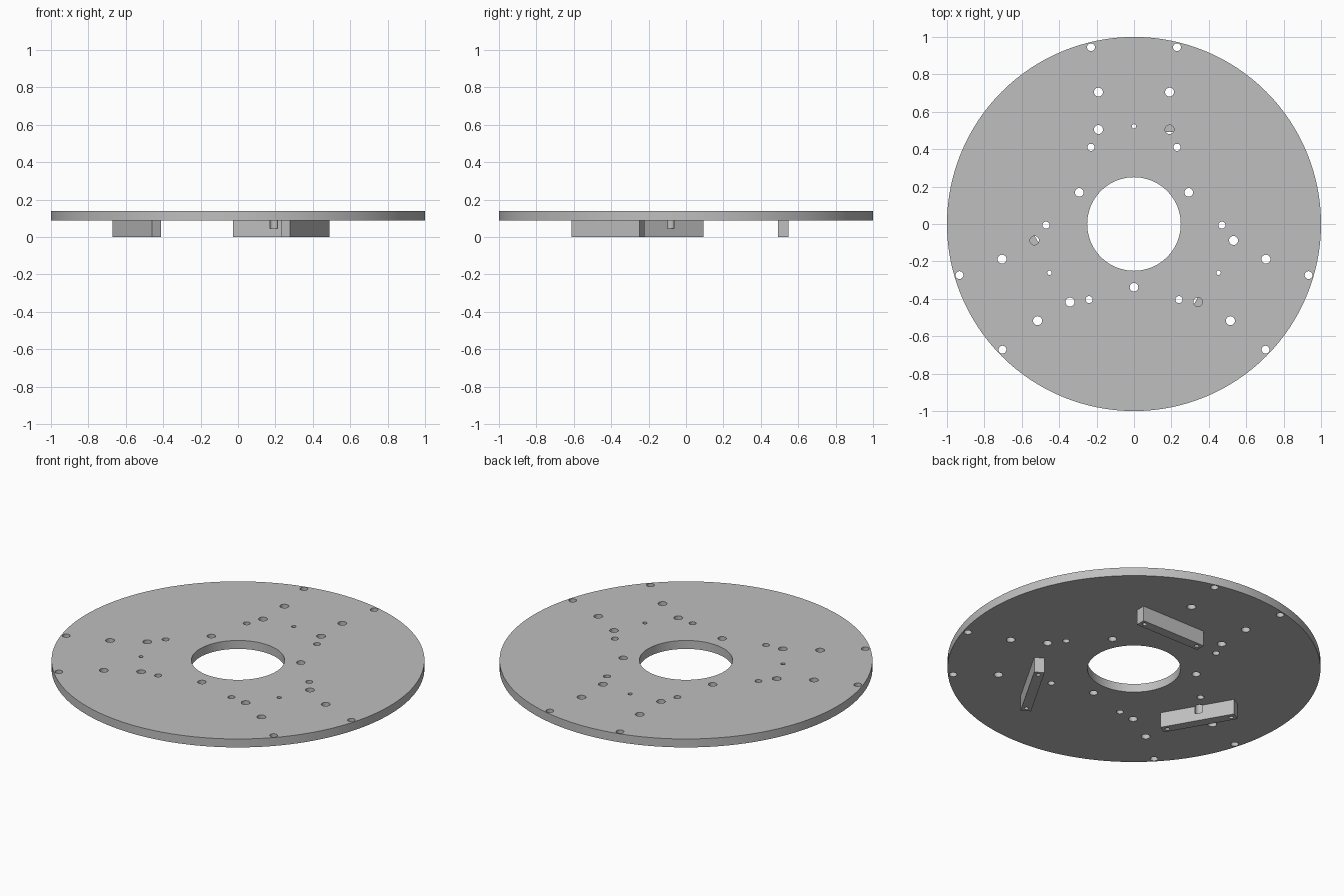
import bpy, bmesh
from math import radians
from mathutils import Matrix, Vector

cube = bpy.data.objects.get("Cube")
if cube:
    bpy.data.objects.remove(cube, do_unlink=True)

BAR_TOP, TOP = 0.09, 0.14
THIRDS = [Matrix.Rotation(radians(a), 4, 'Z') for a in (0, 120, 240)]

grey = bpy.data.materials.new("plain_grey")
grey.use_nodes = True
grey.diffuse_color = (0.52, 0.52, 0.52, 1)
grey.node_tree.nodes["Principled BSDF"].inputs["Base Color"].default_value = (0.52, 0.52, 0.52, 1)


def add_cylinder(bm, x, y, r, z0, z1, sides=24, turn=Matrix()):
    place = turn @ Matrix.Translation((x, y, (z0 + z1) / 2))
    bmesh.ops.create_cone(bm, cap_ends=True, segments=sides, radius1=r,
                          radius2=r, depth=z1 - z0, matrix=place)


def make_object(name, bm):
    mesh = bpy.data.meshes.new(name)
    bm.to_mesh(mesh)
    bm.free()
    mesh.materials.append(grey)
    ob = bpy.data.objects.new(name, mesh)
    bpy.context.collection.objects.link(ob)
    return ob


def cut_and_shade(ob, cutter):
    mod = ob.modifiers.new("holes", 'BOOLEAN')
    mod.operation = 'DIFFERENCE'
    mod.solver = 'EXACT'
    mod.object = cutter
    cutter.hide_render = True
    bpy.ops.object.select_all(action='DESELECT')
    bpy.context.view_layer.objects.active = ob
    ob.select_set(True)
    bpy.ops.object.modifier_apply(modifier=mod.name)
    bpy.data.objects.remove(cutter, do_unlink=True)
    bpy.ops.object.shade_smooth_by_angle(angle=radians(30))


# Round plate with a central opening and three repeats of the hole pattern
bm = bmesh.new()
add_cylinder(bm, 0, 0, 1, BAR_TOP, TOP, 128)
plate = make_object("round_plate", bm)

paired_holes = [(0.23, 0.945, 0.021), (0.19, 0.705, 0.024),
                (0.19, 0.505, 0.024), (0.23, 0.41, 0.019)]
bm = bmesh.new()
add_cylinder(bm, 0, 0, 0.25, 0, 0.2, 96)
for turn in THIRDS:
    for x, y, r in paired_holes:
        for side in (-1, 1):
            add_cylinder(bm, side * x, y, r, 0, 0.2, turn=turn)
    add_cylinder(bm, 0, 0.522, 0.012, 0, 0.2, turn=turn)
    add_cylinder(bm, 0, -0.338, 0.023, 0, 0.2, turn=turn)
cut_and_shade(plate, make_object("plate_hole_cutter", bm))

# Three bars underneath, each with two end holes and a notch on the inner face
for name, turn in zip(("back_bar", "right_bar", "left_bar"), THIRDS):
    bm = bmesh.new()
    size = Matrix.Diagonal(Vector((0.42, 0.056, BAR_TOP, 1)))
    bmesh.ops.create_cube(bm, size=1, matrix=turn @ Matrix.Translation(
        (0.182, 0.52, BAR_TOP / 2)) @ size)
    bar = make_object(name, bm)
    bm = bmesh.new()
    for x in (0, 0.364):
        add_cylinder(bm, x, 0.522, 0.012, -0.1, 0.2, turn=turn)
    add_cylinder(bm, 0.19, 0.505, 0.024, 0.045, 0.2, turn=turn)
    cut_and_shade(bar, make_object(name + "_cutter", bm))
